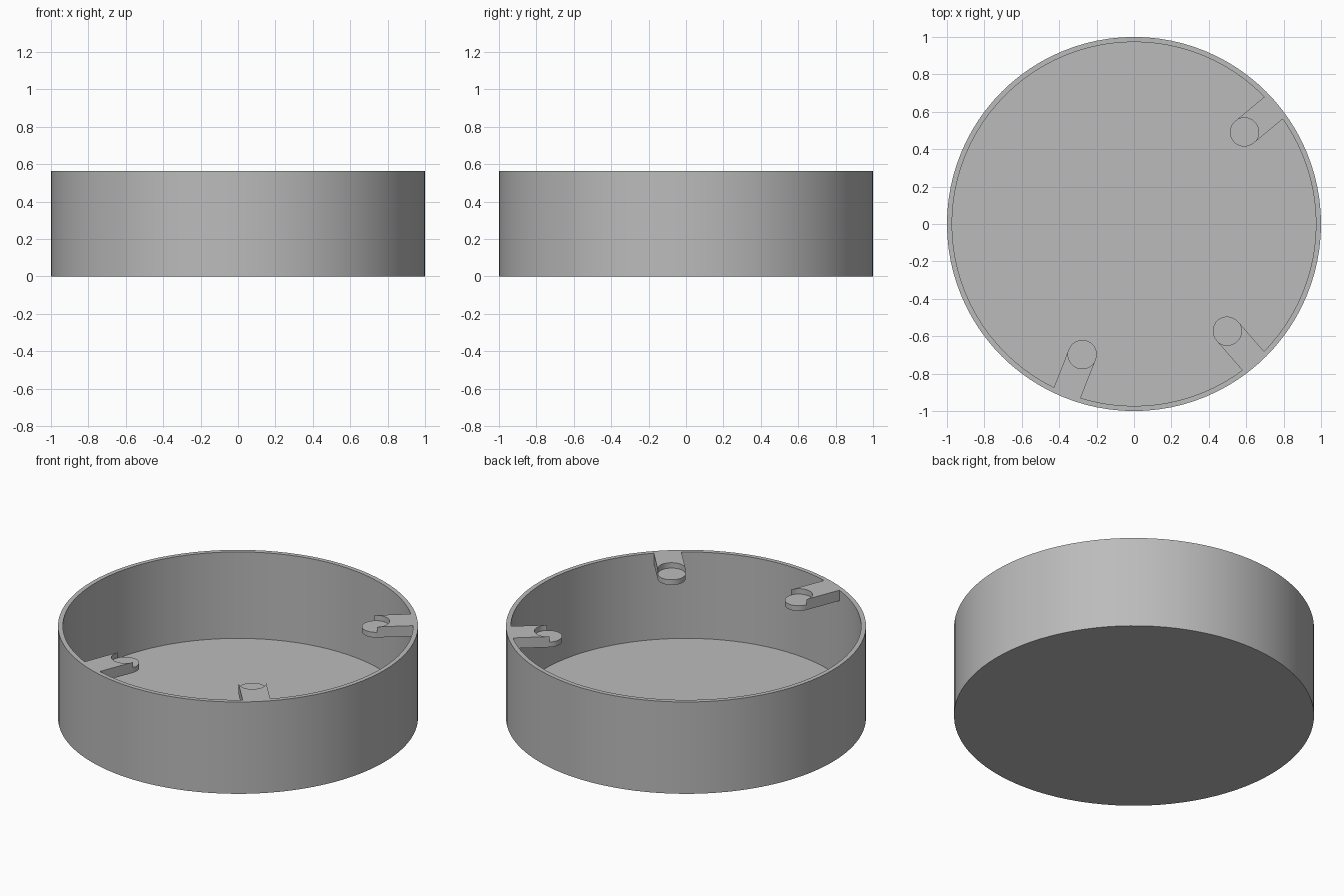
import bpy
import bmesh
import math
from mathutils import Matrix

SEGMENTS = 96
HEIGHT = 0.563
FLOOR = 0.033
INNER = 0.973
TAB_R = 0.077        # half the width of a tab
TAB_BASE = HEIGHT - 0.065
TAB_SEAT = HEIGHT - 0.033

cube = bpy.data.objects.get("Cube")
if cube:
    bpy.data.objects.remove(cube, do_unlink=True)

grey = bpy.data.materials.new("light grey")
grey.use_nodes = True
colour = (0.5, 0.5, 0.5, 1)
grey.diffuse_color = colour
grey.node_tree.nodes["Principled BSDF"].inputs["Base Color"].default_value = colour


def finish(bm, name):
    bmesh.ops.recalc_face_normals(bm, faces=bm.faces)
    mesh = bpy.data.meshes.new(name)
    bm.to_mesh(mesh)
    bm.free()
    mesh.materials.append(grey)
    obj = bpy.data.objects.new(name, mesh)
    bpy.context.collection.objects.link(obj)
    bpy.ops.object.select_all(action="DESELECT")
    obj.select_set(True)
    bpy.context.view_layer.objects.active = obj
    bpy.ops.object.shade_smooth_by_angle(angle=math.radians(30))
    return obj


def dish():
    """Open round tray: rings from the underside, over the rim, to the floor."""
    bm = bmesh.new()
    rings = []
    for radius, z in [(1, 0), (1, HEIGHT), (INNER, HEIGHT), (INNER, FLOOR)]:
        rings.append([bm.verts.new((radius * math.cos(a), radius * math.sin(a), z))
                      for a in (math.tau * i / SEGMENTS for i in range(SEGMENTS))])
    for low, high in zip(rings, rings[1:]):
        for i in range(SEGMENTS):
            j = (i + 1) % SEGMENTS
            bm.faces.new((low[i], low[j], high[j], high[i]))
    bm.faces.new(rings[0])
    bm.faces.new(rings[-1])
    return finish(bm, "round_tray")


def tab(name, x, y):
    """Arm reaching in from the rim, ending in a lower round seat."""
    bm = bmesh.new()
    n = 16
    reach = INNER + 0.002 - math.hypot(x, y)

    def arc(start, z):
        return [bm.verts.new((TAB_R * math.cos(a), TAB_R * math.sin(a), z))
                for a in (start + math.pi * i / n for i in range(n + 1))]

    def strip(low, high):
        for i in range(n):
            bm.faces.new((low[i], low[i + 1], high[i + 1], high[i]))

    # the front half runs from the +y side to the -y side, the back half returns
    front_low, front_seat = arc(math.pi / 2, TAB_BASE), arc(math.pi / 2, TAB_SEAT)
    back_seat, back_top = arc(-math.pi / 2, TAB_SEAT), arc(-math.pi / 2, HEIGHT)
    ends = {(s, z): bm.verts.new((reach, s * TAB_R, z))
            for s in (-1, 1) for z in (TAB_BASE, HEIGHT)}

    strip(front_low, front_seat)
    strip(back_seat, back_top)
    bm.faces.new(front_seat + back_seat[1:-1])
    bm.faces.new(front_low + [ends[-1, TAB_BASE], ends[1, TAB_BASE]])
    bm.faces.new(back_top + [ends[1, HEIGHT], ends[-1, HEIGHT]])
    bm.faces.new((ends[-1, TAB_BASE], ends[1, TAB_BASE], ends[1, HEIGHT], ends[-1, HEIGHT]))
    for s, i in ((1, 0), (-1, n)):
        bm.faces.new((front_low[i], ends[s, TAB_BASE], ends[s, HEIGHT],
                      back_top[n - i], front_seat[i]))
    bmesh.ops.remove_doubles(bm, verts=bm.verts, dist=0.0001)
    bm.transform(Matrix.Translation((x, y, 0)) @ Matrix.Rotation(math.atan2(y, x), 4, "Z"))
    return finish(bm, name)


dish()
tab("back_left_tab", 0.59, 0.491)
tab("front_left_tab", 0.498, -0.572)
tab("front_right_tab", -0.276, -0.697)
